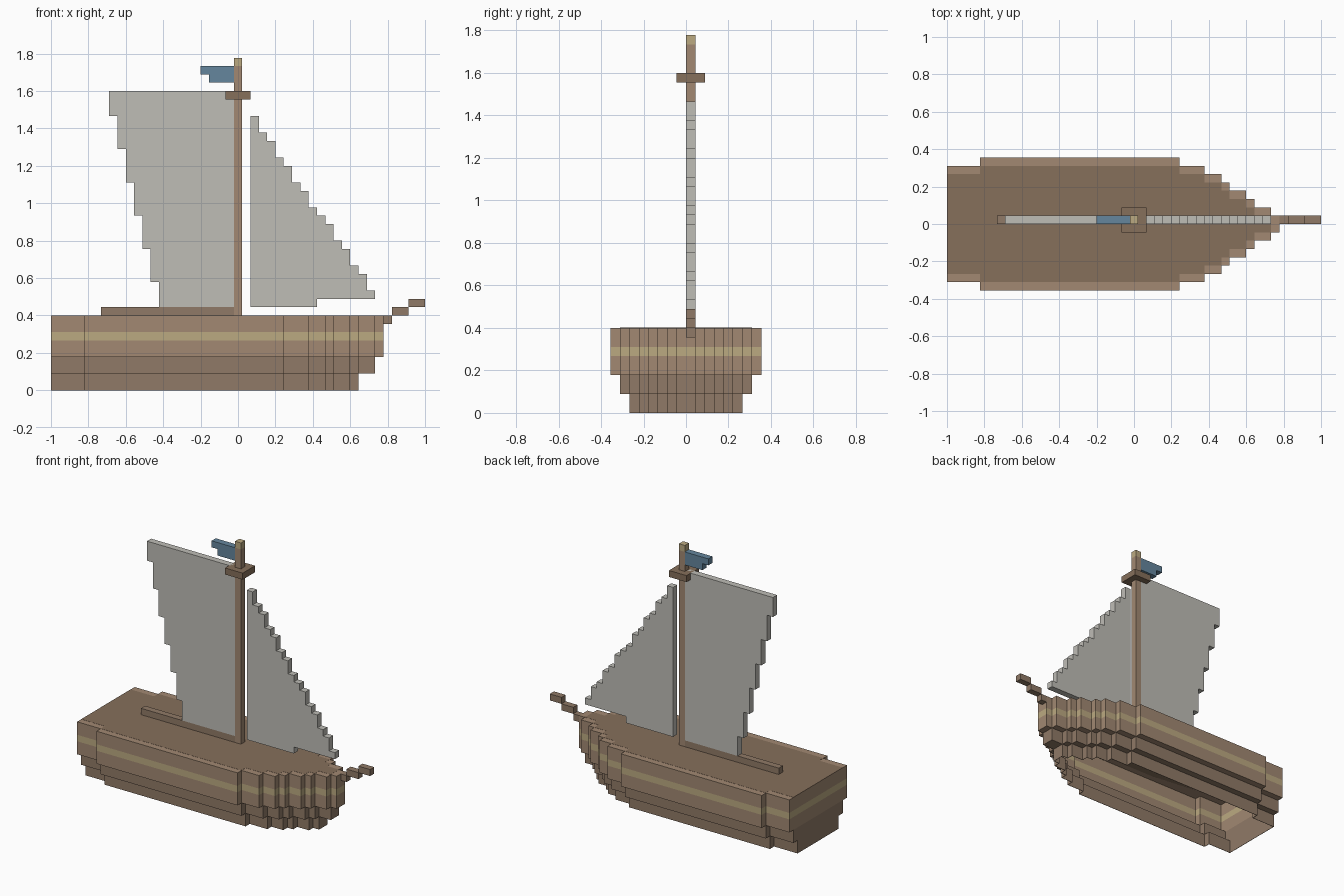
import bpy, bmesh

if "Cube" in bpy.data.objects:
    bpy.data.objects.remove(bpy.data.objects["Cube"])

U = 2 / 45  # edge length of one block


def material(name, rgb):
    m = bpy.data.materials.new(name)
    m.diffuse_color = (*rgb, 1)
    m.use_nodes = True
    m.node_tree.nodes["Principled BSDF"].inputs["Base Color"].default_value = m.diffuse_color
    return m


PLANK = material("plank", (0.36, 0.25, 0.17))
DARK = material("dark_plank", (0.28, 0.195, 0.135))
DECK = material("deck_wood", (0.24, 0.16, 0.105))
GOLD = material("gold_trim", (0.50, 0.40, 0.22))
CLOTH = material("cloth", (0.52, 0.51, 0.47))
BLUE = material("blue_cloth", (0.13, 0.24, 0.34))


def extrude(name, pts, axis, lo, hi, mat):
    """Extrude a block-unit outline along 'z' (plan) or 'y' (side profile)."""
    def place(a, b, d):
        x = -1 + a * U
        return (x, b * U, d * U) if axis == 'z' else (x, d * U, b * U)
    bm = bmesh.new()
    base = bm.faces.new([bm.verts.new(place(a, b, lo)) for a, b in pts])
    new = bmesh.ops.extrude_face_region(bm, geom=[base])["geom"]
    off = (0, 0, (hi - lo) * U) if axis == 'z' else (0, (hi - lo) * U, 0)
    bmesh.ops.translate(bm, vec=off, verts=[v for v in new if isinstance(v, bmesh.types.BMVert)])
    bmesh.ops.recalc_face_normals(bm, faces=bm.faces)
    mesh = bpy.data.meshes.new(name)
    bm.to_mesh(mesh)
    bm.free()
    mesh.materials.append(mat)
    ob = bpy.data.objects.new(name, mesh)
    bpy.context.collection.objects.link(ob)
    return ob


def box(name, x0, x1, z0, z1, mat, y0=0, y1=1):
    return extrude(name, [(x0, z0), (x1, z0), (x1, z1), (x0, z1)], 'y', y0, y1, mat)


# Hull plan: (end column, half width), stern to bow
PLAN = [(4, 7), (28, 8), (31, 7), (33, 6), (34, 5), (36, 4), (37, 3), (39, 2), (40, 1)]
WALL = 0.05


def hull_outline(inset, wall=0):
    side, x = [], wall
    for end, half in PLAN:
        h = half - inset - wall
        if h > 0:
            side += [(x, h), (end - wall, h)]
            x = end - wall
    # a widening step keeps its wall on the stern side
    if wall:
        side[1] = (side[1][0] + 2 * wall, side[1][1])
        side[2] = (side[1][0], side[2][1])
    return side + [(a, -b) for a, b in reversed(side)]


def hollow(ob, inset, lo, hi):
    """Cut the open inside of one hull tier."""
    cutter = extrude("cutter", hull_outline(inset, WALL), 'z', lo, hi, DARK)
    cutter.hide_render = True
    mod = ob.modifiers.new("hollow", 'BOOLEAN')
    mod.operation, mod.solver, mod.object = 'DIFFERENCE', 'EXACT', cutter
    bpy.context.view_layer.objects.active = ob
    bpy.ops.object.modifier_apply(modifier=mod.name)
    bpy.data.objects.remove(cutter, do_unlink=True)


# Hull tiers and gold band: thin shell, open underneath
for name, inset, lo, hi, mat in [("keel_tier", 2, 0, 2, DARK), ("middle_tier", 1, 2, 4, DARK),
                                 ("lower_planks", 0, 4, 6, PLANK), ("gold_band", 0, 6, 7, GOLD),
                                 ("upper_planks", 0, 7, 9, PLANK)]:
    tier = extrude(name, hull_outline(inset), 'z', lo, hi, mat)
    step = name in ("middle_tier", "lower_planks")
    if step:  # leave the stepped ledge, open its middle
        hollow(tier, inset + 1, lo - 1, lo + 1)
    hollow(tier, inset, lo + WALL if step else lo - 1, hi - WALL if hi == 9 else hi + 1)

# Deck boards, laid just over the planks so that a rim shows
extrude("deck", hull_outline(1), 'z', 8.95, 9.02, DECK)

# Mast, lookout, boom
box("mast", 22, 23, 9, 39, PLANK)
box("mast_cap", 22, 23, 39, 40, GOLD)
box("lookout", 21, 24, 35, 36, DECK, -1, 2)
box("boom", 6, 22, 9, 10, DARK)

# Bowsprit steps
for i, (x0, x1) in enumerate([(40, 41), (41, 43), (43, 45)]):
    box(f"bowsprit_{i + 1}", x0, x1, 8 + i, 9 + i, DARK)

# Main sail with stepped trailing edge
leech = [(13, 10), (13, 13)]
for i in range(6):
    z = 13 + 4 * i
    leech += [(12 - i, z), (12 - i, min(z + 4, 36))]
extrude("main_sail", leech + [(22, 36), (22, 10)], 'y', 0, 1, CLOTH)

# Jib with stepped leading edge
jib = [(24, 10)]
for i, top in enumerate([33, 31, 30, 28, 27, 25, 24, 22, 21, 20, 18, 17, 15, 14, 12]):
    jib += [(24 + i, top), (25 + i, top)]
extrude("jib", jib + [(39, 11), (32, 11), (32, 10)], 'y', 0, 1, CLOTH)

# Flag
extrude("flag", [(18, 38), (19, 38), (19, 37), (22, 37), (22, 39), (18, 39)], 'y', 0, 1, BLUE)
